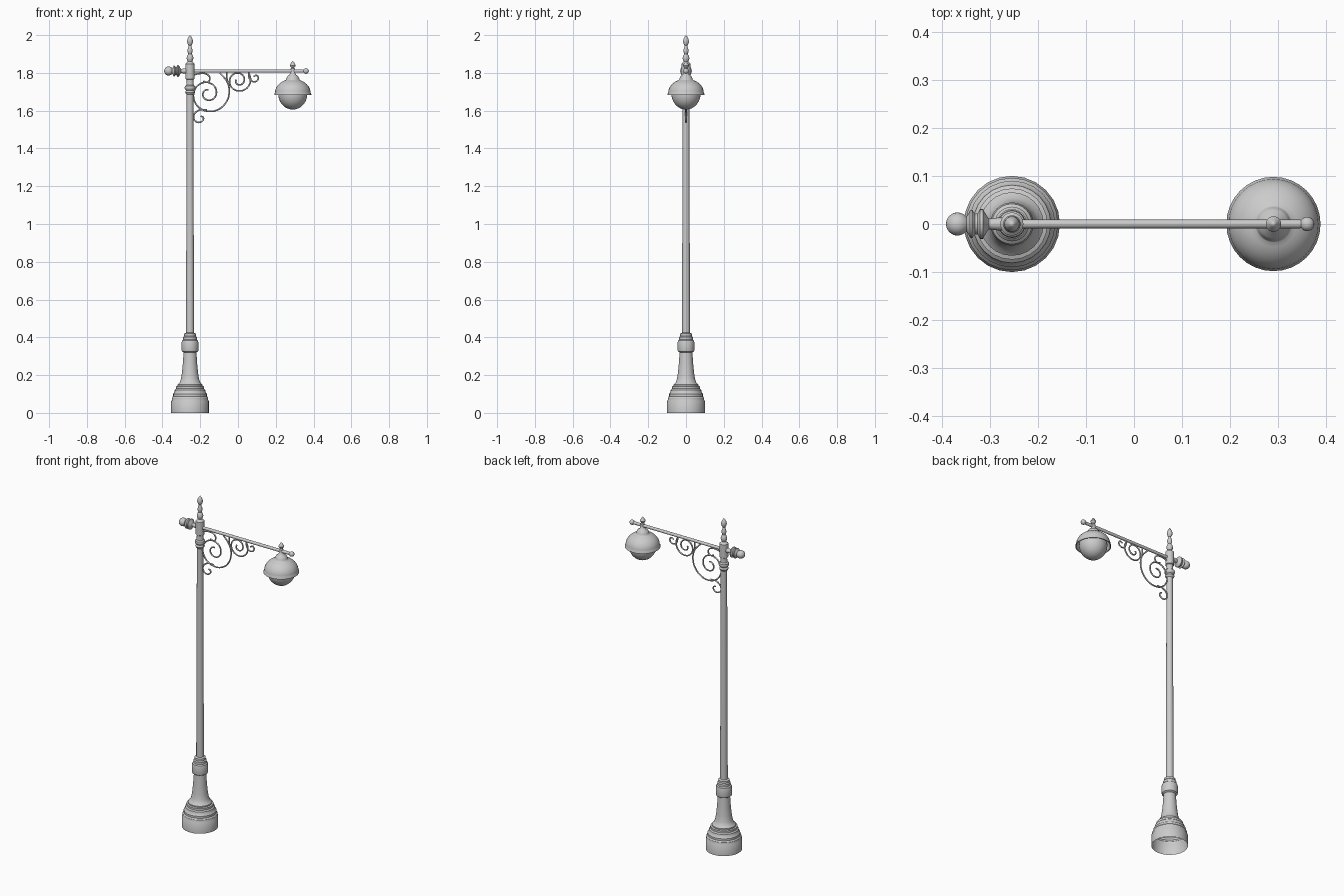
import bpy, bmesh, math
from mathutils import Matrix, Vector

if "Cube" in bpy.data.objects:
    bpy.data.objects.remove(bpy.data.objects["Cube"])

PX, LX, AZ = -0.254, 0.29, 1.81   # pole x, lamp x, arm height


def lathe(name, profile, loc, sides=24, along_x=False, angle=35):
    """Spin (radius, height) pairs about z, or about x when along_x is set."""
    bm = bmesh.new()
    rings = []
    for r, h in profile:
        if r < 1e-5:
            rings.append([bm.verts.new((0, 0, h))])
        else:
            rings.append([bm.verts.new((r * math.cos(2 * math.pi * i / sides),
                                        r * math.sin(2 * math.pi * i / sides), h))
                          for i in range(sides)])
    for a, b in zip(rings, rings[1:]):
        for i in range(sides):
            j = (i + 1) % sides
            vs = [a[i % len(a)], a[j % len(a)], b[j % len(b)], b[i % len(b)]]
            bm.faces.new(list(dict.fromkeys(vs)))
    bmesh.ops.recalc_face_normals(bm, faces=bm.faces[:])
    if along_x:
        bm.transform(Matrix.Rotation(math.pi / 2, 4, 'Y'))
    me = bpy.data.meshes.new(name)
    bm.to_mesh(me)
    bm.free()
    ob = bpy.data.objects.new(name, me)
    ob.location = loc
    bpy.context.collection.objects.link(ob)
    smooth(ob, angle)
    return ob


def smooth(ob, angle):
    bpy.ops.object.select_all(action='DESELECT')
    ob.select_set(True)
    bpy.context.view_layer.objects.active = ob
    bpy.ops.object.shade_smooth_by_angle(angle=math.radians(angle))


def arc(r, h, cz, a0, a1, n):
    """Elliptical profile arc: radius r, half height h, centred at cz."""
    out = []
    for i in range(n + 1):
        a = math.radians(a0 + (a1 - a0) * i / n)
        out.append((max(0, r * math.cos(a)), cz + h * math.sin(a)))
    return out


def wire(name, pts, radius=0.0042):
    """Round iron bar through (x, z) points in the y = 0 plane."""
    cu = bpy.data.curves.new(name, 'CURVE')
    cu.dimensions = '3D'
    cu.bevel_depth, cu.bevel_resolution = radius, 2
    cu.resolution_u, cu.use_fill_caps = 5, True
    sp = cu.splines.new('BEZIER')
    sp.bezier_points.add(len(pts) - 1)
    for p, (x, z) in zip(sp.bezier_points, pts):
        p.co = Vector((x, 0, z))
        p.handle_left_type = p.handle_right_type = 'AUTO'
    ob = bpy.data.objects.new(name, cu)
    bpy.context.collection.objects.link(ob)
    bpy.ops.object.select_all(action='DESELECT')
    ob.select_set(True)
    bpy.context.view_layer.objects.active = ob
    bpy.ops.object.convert(target='MESH')
    smooth(bpy.context.object, 50)


def spiral(cx, cz, start, sweep, r0, r1, power, n=24):
    pts = []
    for i in range(n + 1):
        t = i / n
        a = math.radians(start - sweep * t)
        r = r1 + (r0 - r1) * (1 - t) ** power
        pts.append((cx + r * math.cos(a), cz + r * math.sin(a)))
    return pts


# Stepped, flared base (open underneath) with its collar
lathe("base", [(.1, 0), (.1, .062), (.096, .068), (.096, .08), (.09, .088), (.09, .1),
               (.083, .108), (.081, .122), (.074, .128), (.074, .14), (.066, .143),
               (.066, .15), (.055, .16), (.048, .18), (.043, .21), (.038, .26),
               (.034, .32), (.043, .326), (.045, .335), (.045, .37), (.042, .383),
               (.036, .388), (.036, .402), (.031, .408), (.031, .42), (.02, .425)],
      (PX, 0, 0))

# Pole shaft
lathe("pole", [(.021, .41), (.021, .5), (.0175, 1.72)], (PX, 0, 0))

# Collar rings, arm socket and top finial
lathe("pole_head", [(.0175, 1.685), (.023, 1.69), (.026, 1.697), (.023, 1.704), (.021, 1.708),
                    (.027, 1.714), (.029, 1.722), (.027, 1.73), (.02, 1.736), (.018, 1.755),
                    (.019, 1.765), (.024, 1.768), (.024, 1.848), (.018, 1.853),
                    (.012, 1.86), (.017, 1.872), (.018, 1.88), (.014, 1.893),
                    (.009, 1.9), (.013, 1.912), (.014, 1.92), (.009, 1.935), (.007, 1.945),
                    (.012, 1.952), (.016, 1.966), (.013, 1.98), (.007, 1.991), (0, 2.0)],
      (PX, 0, 0))

# Arm with rounded tip
lathe("arm", [(.009, PX), (.009, .345)] + arc(.015, .015, .36, -55, 90, 7),
      (0, 0, AZ), 16, True)

# Turned knob behind the pole
lathe("arm_knob", arc(.024, .024, -.367, -90, 50, 9) +
      [(.02, -.345), (.028, -.341), (.03, -.337), (.022, -.331), (.022, -.325), (.031, -.32),
       (.031, -.314), (.02, -.308), (.011, -.302), (.013, -.285), (.013, -.25)],
      (0, 0, AZ), 24, True)

# Lamp shade: outer dome, flared lip, and inner shell
lathe("lamp_shade", [(.009, 1.812), (.013, 1.8), (.018, 1.79), (.029, 1.782), (.034, 1.772),
                     (.036, 1.764)] +
      arc(.094, .073, 1.695, 66, 0, 10) + [(.098, 1.688), (.098, 1.683), (.093, 1.684)] +
      arc(.089, .069, 1.694, 0, 90, 8), (LX, 0, 0), 32)

# Glass globe
lathe("lamp_globe", arc(.077, .083, 1.689, -90, 20, 14), (LX, 0, 0), 32)

# Small finial above the lamp
lathe("lamp_finial", [(.011, 1.8), (.011, 1.822), (.007, 1.827), (.014, 1.834), (.016, 1.84),
                      (.012, 1.846), (.008, 1.854), (.004, 1.86), (0, 1.862)], (LX, 0, 0), 20)

# Wrought scrollwork under the arm
wire("large_scroll", spiral(-.16, 1.69, 60, 700, .127, .021, 1.6))
wire("small_scroll", spiral(.0026, 1.76, 37, 600, .067, .012, 1.0))
wire("lower_hook", [(-.165, 1.606), (-.212, 1.6), (-.235, 1.568), (-.22, 1.541),
                    (-.193, 1.542), (-.183, 1.562), (-.197, 1.572)])
wire("upper_hook", [(-.245, 1.785), (-.2, 1.797), (-.16, 1.79), (-.149, 1.767),
                    (-.165, 1.75), (-.184, 1.757)])
wire("outer_hook", [(.056, 1.805), (.061, 1.77), (.085, 1.753), (.107, 1.768),
                    (.099, 1.787), (.083, 1.78)])
wire("link_bar", [(-.06, 1.805), (-.058, 1.765), (-.05, 1.735)])
